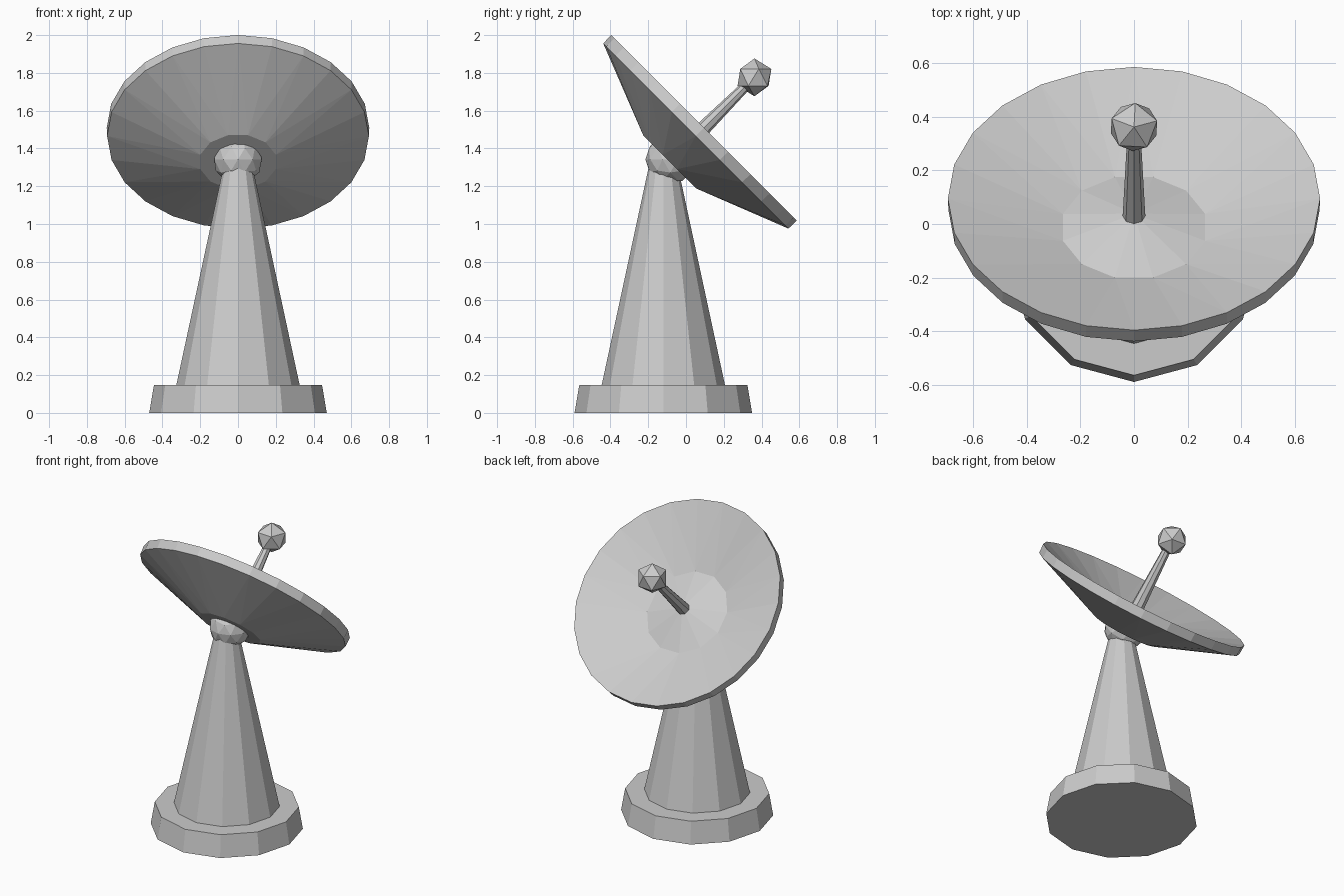
import bpy, bmesh
from math import sin, cos, pi, radians
from mathutils import Matrix, Vector

default = bpy.data.objects.get("Cube")
if default:
    bpy.data.objects.remove(default)

# Single flat grey
GREY = (0.6, 0.6, 0.6, 1.0)
metal = bpy.data.materials.new("light_grey")
metal.use_nodes = True
metal.diffuse_color = GREY
metal.node_tree.nodes["Principled BSDF"].inputs["Base Color"].default_value = GREY

# The dish axis leans back and up by 45 degrees from the rim centre
TILT = Matrix.Translation((0, 0.095, 1.509)) @ Matrix.Rotation(radians(-45), 4, 'X')
PILLAR_Y = -0.12


def finish(name, bm, matrix):
    bmesh.ops.recalc_face_normals(bm, faces=bm.faces)
    mesh = bpy.data.meshes.new(name)
    bm.to_mesh(mesh)
    bm.free()
    mesh.materials.append(metal)
    obj = bpy.data.objects.new(name, mesh)
    obj.matrix_world = matrix
    bpy.context.collection.objects.link(obj)
    return obj


def taper(name, sides, r_low, r_high, low, high, matrix):
    bm = bmesh.new()
    bmesh.ops.create_cone(bm, cap_ends=True, segments=sides, radius1=r_low,
                          radius2=r_high, depth=high - low,
                          matrix=Matrix.Translation((0, 0, (low + high) / 2)))
    return finish(name, bm, matrix)


def ball(name, level, radius, matrix):
    bm = bmesh.new()
    bmesh.ops.create_icosphere(bm, subdivisions=level, radius=radius)
    return finish(name, bm, matrix)


def ring(bm, sides, radius, z, start=0.0):
    return [bm.verts.new((radius * cos(start + 2 * pi * i / sides),
                          radius * sin(start + 2 * pi * i / sides), z))
            for i in range(sides)]


def fan_join(bm, hub, rim):
    """Join a hub ring to a rim with twice as many points."""
    n, m = len(hub), len(rim)
    for i in range(n):
        a, b = hub[i], hub[(i + 1) % n]
        r = [rim[(2 * i + 1 + k) % m] for k in range(3)]
        bm.faces.new((a, r[0], r[1]))
        bm.faces.new((a, r[1], b))
        bm.faces.new((b, r[1], r[2]))


# Base and pillar
stand = Matrix.Translation((0, PILLAR_Y, 0))
taper("base", 12, 0.47, 0.445, 0, 0.147, stand)
taper("pillar", 12, 0.328, 0.067, 0.14, 1.35, stand)

# Pivot ball behind the dish
ball("pivot_ball", 2, 0.132, Matrix.Translation((0, -0.083, 1.342)))

# Dish: thin cylindrical rim, shallow bowl with a raised centre, flat back hub
bm = bmesh.new()
SIDES = 24
step = 2 * pi / SIDES
front_rim = ring(bm, SIDES, 0.695, 0)
back_rim = ring(bm, SIDES, 0.693, -0.061)
bowl_ring = ring(bm, SIDES // 2, 0.275, -0.152, step)
back_hub = ring(bm, SIDES // 2, 0.207, -0.255, step)
for i in range(SIDES):
    j = (i + 1) % SIDES
    bm.faces.new((front_rim[i], back_rim[i], back_rim[j], front_rim[j]))
fan_join(bm, bowl_ring, front_rim)
fan_join(bm, back_hub, back_rim)
bm.faces.new(back_hub)
centre = bm.verts.new((0, 0, -0.08))
for a, b in zip(bowl_ring, bowl_ring[1:] + bowl_ring[:1]):
    bm.faces.new((a, b, centre))
finish("dish", bm, TILT)

# Feed arm and receiver ball on the dish axis
taper("feed_arm", 8, 0.043, 0.025, -0.11, 0.34, TILT)
receiver_at = TILT @ Vector((0, 0, 0.378))
ball("receiver_ball", 1, 0.1,
     Matrix.Translation(receiver_at) @ Matrix.Rotation(radians(15), 4, 'Z'))
